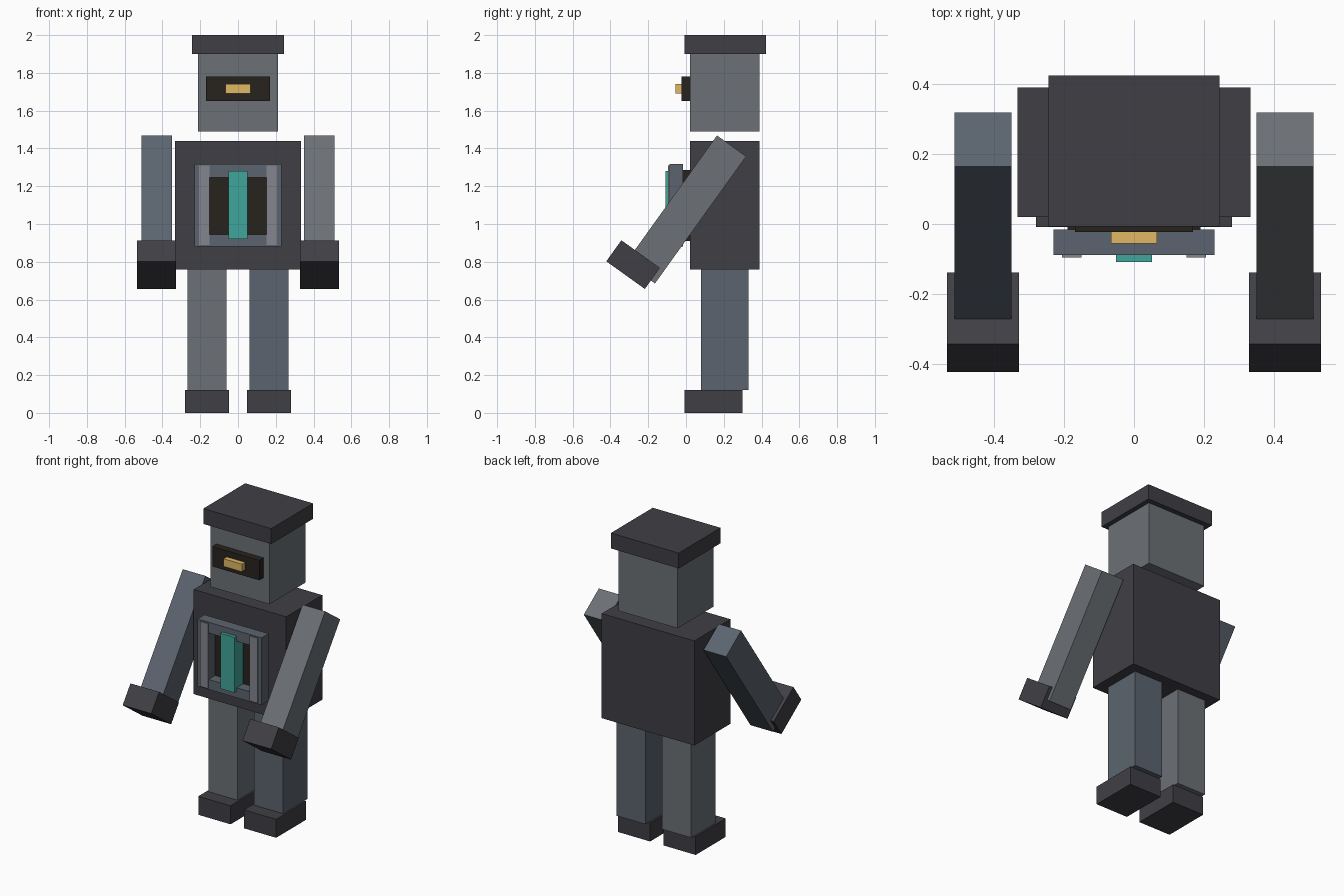
import bpy, math
from mathutils import Vector, Matrix

if "Cube" in bpy.data.objects:
    bpy.data.objects.remove(bpy.data.objects["Cube"])


def material(name, hex_rgb):
    """Make a plain material from an sRGB hex colour."""
    def lin(v):
        return v / 12.92 if v <= 0.04045 else ((v + 0.055) / 1.055) ** 2.4
    m = bpy.data.materials.new(name)
    m.diffuse_color = (*[lin(int(hex_rgb[i:i + 2], 16) / 255) for i in (0, 2, 4)], 1)
    m.use_nodes = True
    m.node_tree.nodes["Principled BSDF"].inputs["Base Color"].default_value = m.diffuse_color
    return m


CHARCOAL = material("charcoal", "3f3f45")
GREY = material("grey_metal", "6c7176")
BLUE_GREY = material("blue_grey_metal", "5b646e")
BLACK = material("black", "27231f")
STRIP = material("light_strip", "85858f")
TEAL = material("teal", "40a69b")
GOLD = material("gold", "e0b863")


def box(name, x, y, z, mat, tilt=0.0):
    """Box from (min, max) ranges; tilt turns it about x around its own centre."""
    bpy.ops.mesh.primitive_cube_add(size=1)
    ob = bpy.context.object
    ob.name = name
    size = [r[1] - r[0] for r in (x, y, z)]
    centre = Vector([(r[0] + r[1]) / 2 for r in (x, y, z)])
    ob.data.transform(Matrix.Diagonal((*size, 1)))
    ob.location = centre
    ob.rotation_euler.x = tilt
    ob.data.materials.append(mat)
    return ob


def centred(c, size):
    return (c - size / 2, c + size / 2)


# Head with cap, visor and eye
box("head", (-.213, .213), (.02, .39), (1.49, 1.90), GREY)
box("head_cap", (-.244, .244), (-.007, .423), (1.90, 2.0), CHARCOAL)
box("visor", (-.169, .169), (-.023, .02), (1.65, 1.78), BLACK)
box("eye", (-.066, .066), (-.055, -.023), (1.69, 1.74), GOLD)

# Torso
box("torso", (-.333, .333), (.02, .39), (.76, 1.44), CHARCOAL)

# Chest window: dark backing, frame of four bars, side strips, glowing bar
FRAME_Y = (-.088, -.015)
box("chest_backing", (-.19, .19), (-.02, .02), (.91, 1.285), BLACK)
box("chest_frame_top", (-.23, .23), FRAME_Y, (1.247, 1.317), BLUE_GREY)
box("chest_frame_bottom", (-.23, .23), FRAME_Y, (.88, .945), BLUE_GREY)
box("chest_bar", (-.051, .051), (-.109, -.015), (.92, 1.28), TEAL)

# Mirrored parts
TILT = -math.atan2(.583, .813)
for s, side, arm_mat, leg_mat in ((-1, "a", BLUE_GREY, GREY), (1, "b", GREY, BLUE_GREY)):
    def span(a, b):
        return tuple(sorted((s * a, s * b)))
    box(f"chest_frame_side_{side}", span(.15, .23), FRAME_Y, (.945, 1.247), BLUE_GREY)
    box(f"chest_strip_{side}", span(.15, .206), (-.095, -.088), (.888, 1.31), STRIP)
    box(f"leg_{side}", span(.06, .268), (.08, .33), (.12, .76), leg_mat)
    box(f"foot_{side}", span(.048, .28), (-.008, .30), (0, .12), CHARCOAL)
    # Arms swing forward, hands sit across the lower end
    box(f"arm_{side}", span(.349, .512), centred(0, .19), centred(1.077, .828), arm_mat, TILT)
    box(f"hand_{side}", span(.328, .534), centred(-.28, .251), centred(.785, .137), CHARCOAL, TILT)
